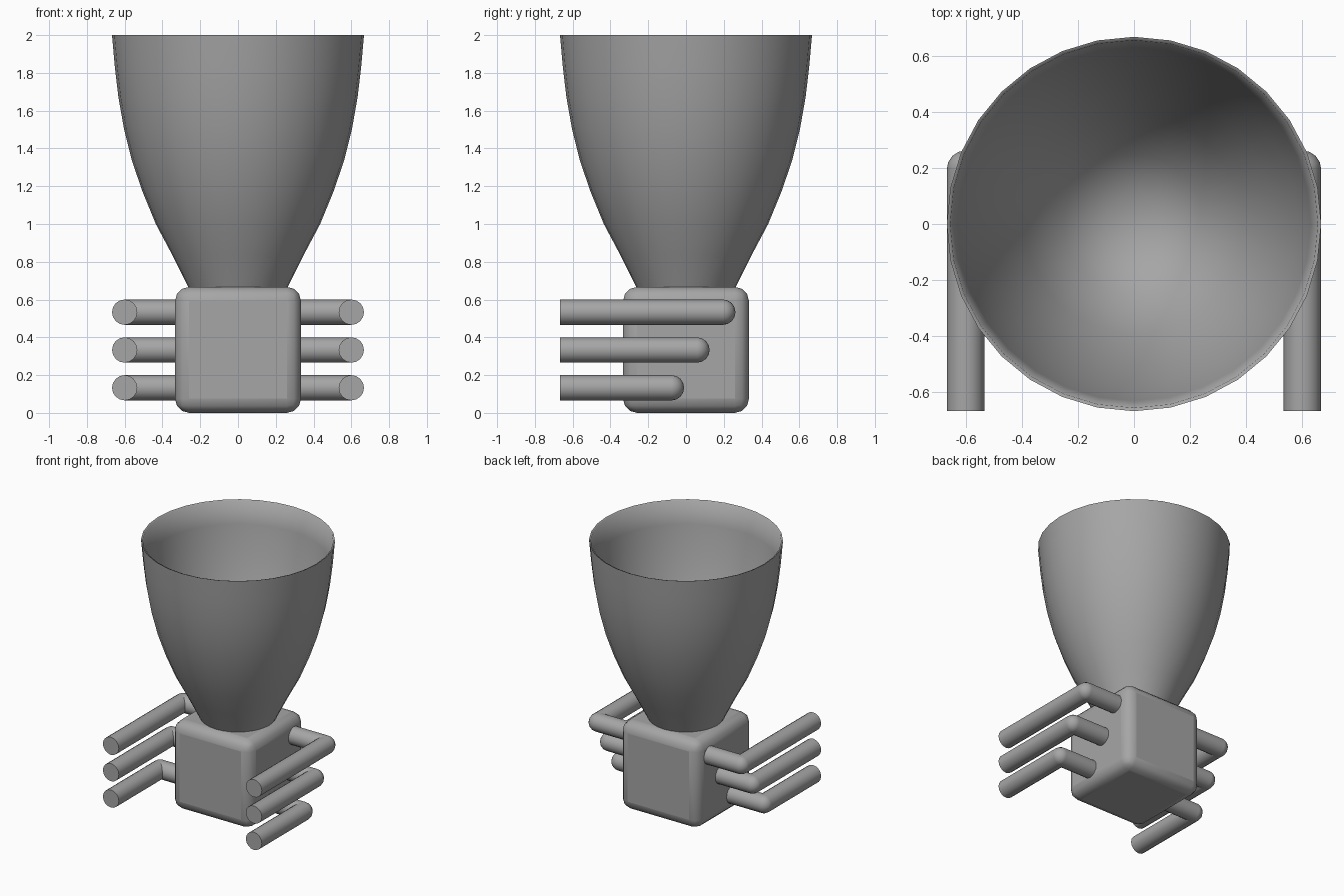
import bpy, math
from mathutils import Vector

if "Cube" in bpy.data.objects:
    bpy.data.objects.remove(bpy.data.objects["Cube"])

grey = bpy.data.materials.new("stone grey")
grey.diffuse_color = (0.38, 0.38, 0.38, 1)
grey.use_nodes = True
grey.node_tree.nodes["Principled BSDF"].inputs["Base Color"].default_value = grey.diffuse_color


def finish(ob, name, angle=40):
    ob.name = name
    ob.data.materials.clear()
    ob.data.materials.append(grey)
    bpy.ops.object.select_all(action='DESELECT')
    ob.select_set(True)
    bpy.context.view_layer.objects.active = ob
    bpy.ops.object.shade_smooth_by_angle(angle=math.radians(angle))
    return ob


def lathe(name, profile, sides=32):
    verts, faces = [], []
    for r, z in profile:
        for i in range(sides):
            a = 2 * math.pi * i / sides
            verts.append((r * math.cos(a), r * math.sin(a), z))
    for k in range(len(profile) - 1):
        for i in range(sides):
            j = (i + 1) % sides
            a, b = k * sides, (k + 1) * sides
            faces.append((a + i, a + j, b + j, b + i))
    faces.append(tuple(reversed(range(sides))))
    last = (len(profile) - 1) * sides
    faces.append(tuple(last + i for i in range(sides)))
    me = bpy.data.meshes.new(name)
    me.from_pydata(verts, [], faces)
    ob = bpy.data.objects.new(name, me)
    bpy.context.collection.objects.link(ob)
    return finish(ob, name, 60)


def rod(name, a, b, r=0.067):
    a, b = Vector(a), Vector(b)
    d = b - a
    bpy.ops.mesh.primitive_cylinder_add(
        vertices=16, radius=r, depth=d.length, location=(a + b) / 2,
        rotation=d.to_track_quat('Z', 'Y').to_euler())
    return finish(bpy.context.object, name)


# rounded block body
bpy.ops.mesh.primitive_cube_add(size=0.667, location=(0, 0, 0.3335))
body = bpy.context.object
bevel = body.modifiers.new("rounding", 'BEVEL')
bevel.width = 0.075
bevel.segments = 3
finish(body, "body_block", 50)

# flared hollow cup: outer wall up, over the rim, inner bowl down
lathe("cup", [(0.25, 0.64), (0.265, 0.67), (0.35, 0.84), (0.435, 1.0),
              (0.505, 1.17), (0.56, 1.33), (0.603, 1.5), (0.633, 1.67),
              (0.652, 1.83), (0.667, 2.0), (0.655, 1.995), (0.63, 1.83),
              (0.58, 1.58), (0.5, 1.33), (0.39, 1.07), (0.25, 0.86),
              (0.1, 0.77)])

# three bent arms on each side
for side, label in ((-1, "left"), (1, "right")):
    for n, (z, y) in enumerate(((0.533, 0.195), (0.333, 0.058), (0.133, -0.077))):
        elbow = (side * 0.6, y, z)
        rod(f"{label}_upper_arm_{n}", (side * 0.28, y, z), elbow)
        rod(f"{label}_forearm_{n}", elbow, (side * 0.6, -0.667, z))
        bpy.ops.mesh.primitive_uv_sphere_add(
            segments=16, ring_count=8, radius=0.067, location=elbow)
        finish(bpy.context.object, f"{label}_elbow_{n}")
